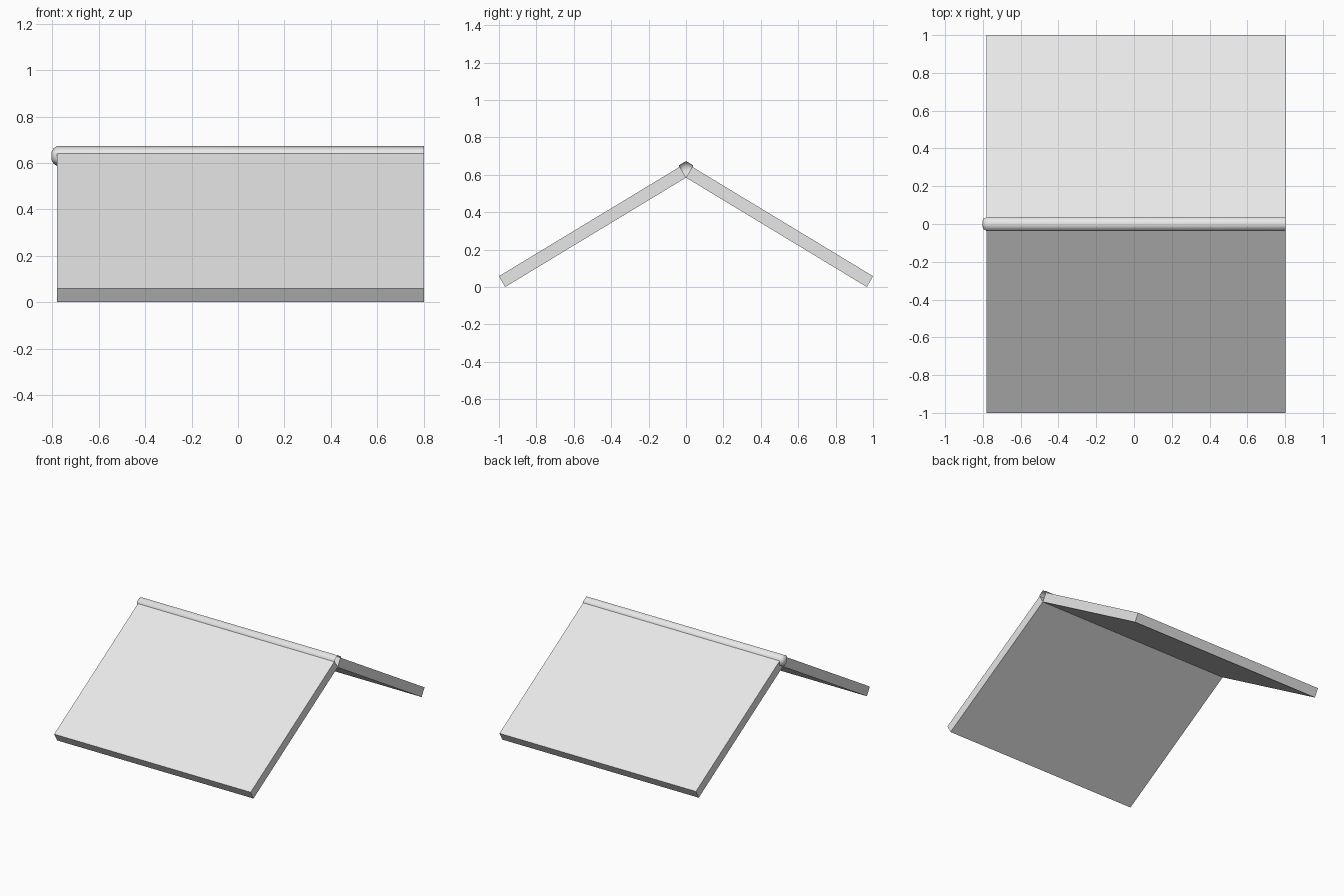
import bpy
import bmesh
from math import cos, sin, pi

cube = bpy.data.objects.get("Cube")
if cube:
    bpy.data.objects.remove(cube, do_unlink=True)

# One plain light grey for everything
grey = bpy.data.materials.new("light_grey")
grey.use_nodes = True
colour = (0.8, 0.8, 0.8, 1)
grey.diffuse_color = colour
grey.node_tree.nodes["Principled BSDF"].inputs["Base Color"].default_value = colour

LEFT_END, RIGHT_END = -0.78, 0.802


def make_object(name, bm):
    mesh = bpy.data.meshes.new(name)
    bm.to_mesh(mesh)
    bm.free()
    mesh.materials.append(grey)
    obj = bpy.data.objects.new(name, mesh)
    bpy.context.collection.objects.link(obj)
    return obj


def roof_slab(name, side):
    """Extrude the sloping slab section along the ridge."""
    section = [(0, 0.585), (0.967, 0), (1, 0.058), (0.033, 0.643)]
    bm = bmesh.new()
    face = bm.faces.new([bm.verts.new((LEFT_END, side * y, z)) for y, z in section])
    result = bmesh.ops.extrude_face_region(bm, geom=[face])
    moved = [v for v in result["geom"] if isinstance(v, bmesh.types.BMVert)]
    bmesh.ops.translate(bm, verts=moved, vec=(RIGHT_END - LEFT_END, 0, 0))
    # the starting face closes the end of the slab
    if not any(all(abs(v.co.x - LEFT_END) < 1e-5 for v in f.verts) for f in bm.faces):
        bm.faces.new([v for v in face.verts])
    bmesh.ops.recalc_face_normals(bm, faces=bm.faces)
    return make_object(name, bm)


roof_slab("front_roof_slab", -1)
roof_slab("back_roof_slab", 1)


# Six-sided ridge tube: open at one end, rounded off at the other
SIDES = 6
RIDGE_HEIGHT = 0.63
profile = [(RIGHT_END, 0.043), (LEFT_END, 0.043), (-0.795, 0.033), (-0.803, 0.018)]
bm = bmesh.new()
rings = []
for x, radius in profile:
    angles = [pi / 2 + 2 * pi * i / SIDES for i in range(SIDES)]
    rings.append([bm.verts.new((x, radius * cos(a), RIDGE_HEIGHT + radius * sin(a)))
                  for a in angles])
for a, b in zip(rings, rings[1:]):
    for i in range(SIDES):
        j = (i + 1) % SIDES
        bm.faces.new((a[i], a[j], b[j], b[i]))
bm.faces.new(rings[-1])
bmesh.ops.recalc_face_normals(bm, faces=bm.faces)
ridge = make_object("ridge_cap", bm)

# Smooth shading around the ridge, keeping only strong edges sharp
bpy.ops.object.select_all(action="DESELECT")
ridge.select_set(True)
bpy.context.view_layer.objects.active = ridge
bpy.ops.object.shade_smooth_by_angle(angle=pi * 0.36)
